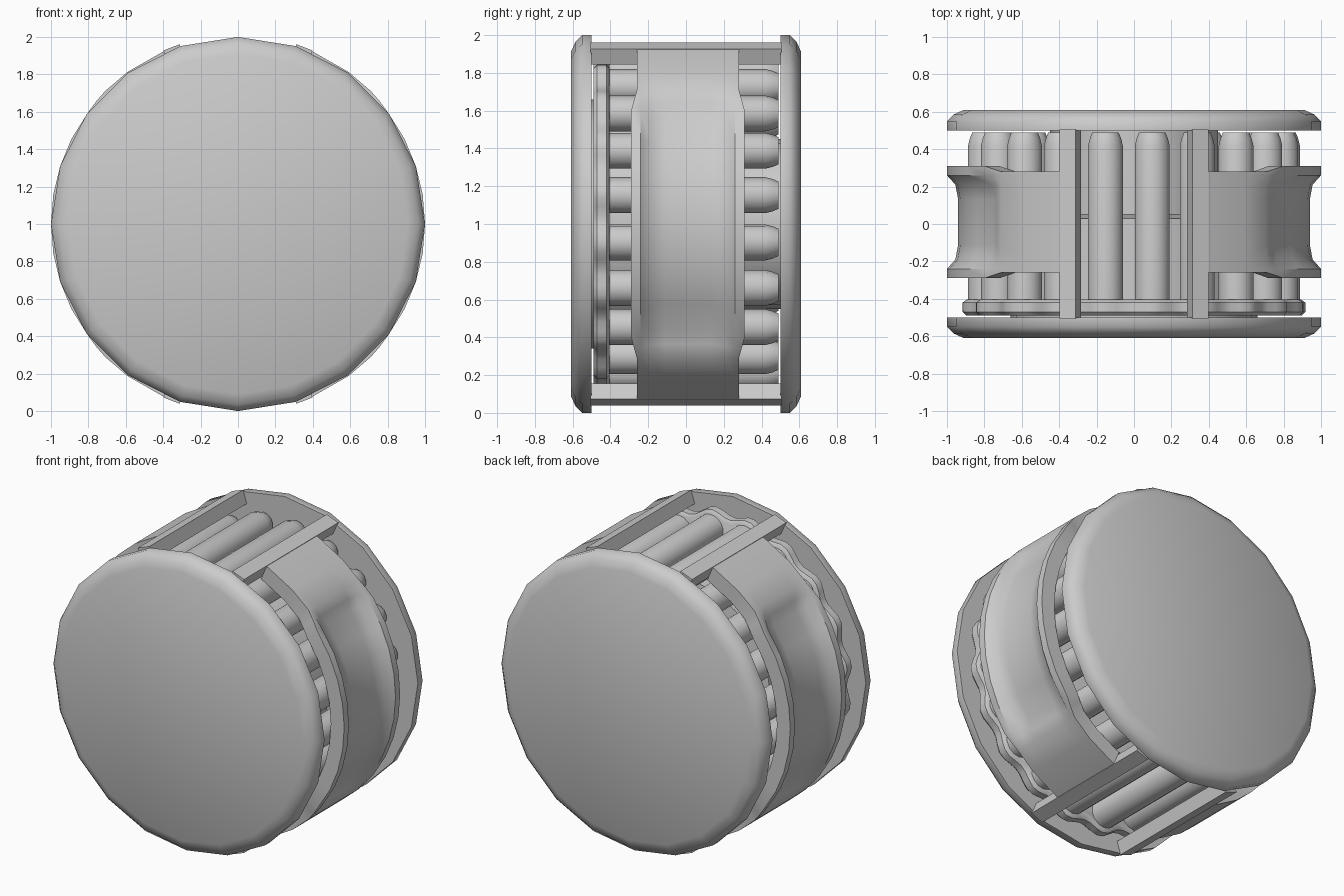
import bpy, bmesh
from math import sin, cos, pi, radians

if "Cube" in bpy.data.objects:
    bpy.data.objects.remove(bpy.data.objects["Cube"])


def finish(name, bm, angle=40):
    bmesh.ops.recalc_face_normals(bm, faces=bm.faces)
    me = bpy.data.meshes.new(name)
    bm.to_mesh(me)
    bm.free()
    ob = bpy.data.objects.new(name, me)
    bpy.context.collection.objects.link(ob)
    bpy.ops.object.select_all(action='DESELECT')
    ob.select_set(True)
    bpy.context.view_layer.objects.active = ob
    bpy.ops.object.shade_smooth_by_angle(angle=radians(angle))
    return ob


def polar(r, y, a):
    # angle measured from straight up, around the drum axis
    return (r * sin(a), y, 1 + r * cos(a))


def sweep(name, degs, section):
    """Sweep a closed (radius, y) section through angles on the right; mirror to the left."""
    bm = bmesh.new()
    rings = [[bm.verts.new(polar(r, y, radians(d))) for r, y in section(d)] for d in degs]
    n = len(rings[0])
    for a, b in zip(rings, rings[1:]):
        for i in range(n):
            j = (i + 1) % n
            bm.faces.new((a[i], a[j], b[j], b[i]))
    bm.faces.new(rings[0])
    bm.faces.new(rings[-1])
    ob = finish(name, bm)
    mod = ob.modifiers.new("mirror", 'MIRROR')
    mod.use_axis = (True, False, False)
    return ob


def lathe(name, profile, seg=20, centre=(0, 1), wave=lambda a: 0, angle=40):
    """Solid turned around a y-parallel axis at (x, z) centre."""
    bm = bmesh.new()
    rings = []
    for r, y in profile:
        ring = []
        for i in range(seg):
            a = 2 * pi * i / seg
            rr = r + wave(a)
            ring.append(bm.verts.new((centre[0] + rr * sin(a), y, centre[1] + rr * cos(a))))
        rings.append(ring)
    for a, b in zip(rings, rings[1:]):
        for i in range(seg):
            j = (i + 1) % seg
            bm.faces.new((a[i], a[j], b[j], b[i]))
    bm.faces.new(rings[0])
    bm.faces.new(rings[-1])
    return finish(name, bm, angle)


# end caps with rounded rims
for name, s in (("front_cap", -1), ("back_cap", 1)):
    lathe(name, [(1.0, .5 * s), (1.0, .55 * s), (.965, .585 * s), (.91, .61 * s)], angle=60)

# inner core
lathe("core", [(.66, -.5), (.66, .03), (.45, .05), (.45, .5)])

# ring of rollers with tapered back ends
OFFSET = radians(7)
for i in range(20):
    a = OFFSET + i * pi / 10
    x, _, z = polar(.8, 0, a)
    lathe(f"roller_{i + 1}", [(.095, -.45), (.095, .42), (.085, .46), (.072, .49)],
          seg=14, centre=(x, z))

# scalloped holder ring behind the front cap
lathe("holder_ring", [(.88, -.49), (.90, -.47), (.90, -.42), (.88, -.405)], seg=120,
      wave=lambda a: .022 * cos(20 * (a - OFFSET)))

# crossbars either side of the top and bottom windows
for name, d in (("top_crossbar", (18, 23.3)), ("bottom_crossbar", (156.7, 162))):
    sweep(name, d, lambda d: [(.92, -.505), (1.01, -.505), (1.01, .505), (.92, .505)])


# side bands: plain near the crossbars, flanged and grooved around the sides
def band_section(d):
    t = min(1, max(0, (min(d, 180 - d) - 45) / 8))
    h = .27 + .03 * t
    R = 1.005 - .005 * t
    g = R - .06 * t
    yz = [(.9, -h), (R, -h), (R, -.25), (g + .015 * t, -.20), (g, -.12),
          (g, .12), (g + .015 * t, .20), (R, .25), (R, h), (.9, h)]
    return [(r, y + .01) for r, y in yz]


half = [23.3, 36, 45, 49, 53, 63, 72, 81]
sweep("side_band", half + [90] + [180 - d for d in reversed(half)], band_section)
